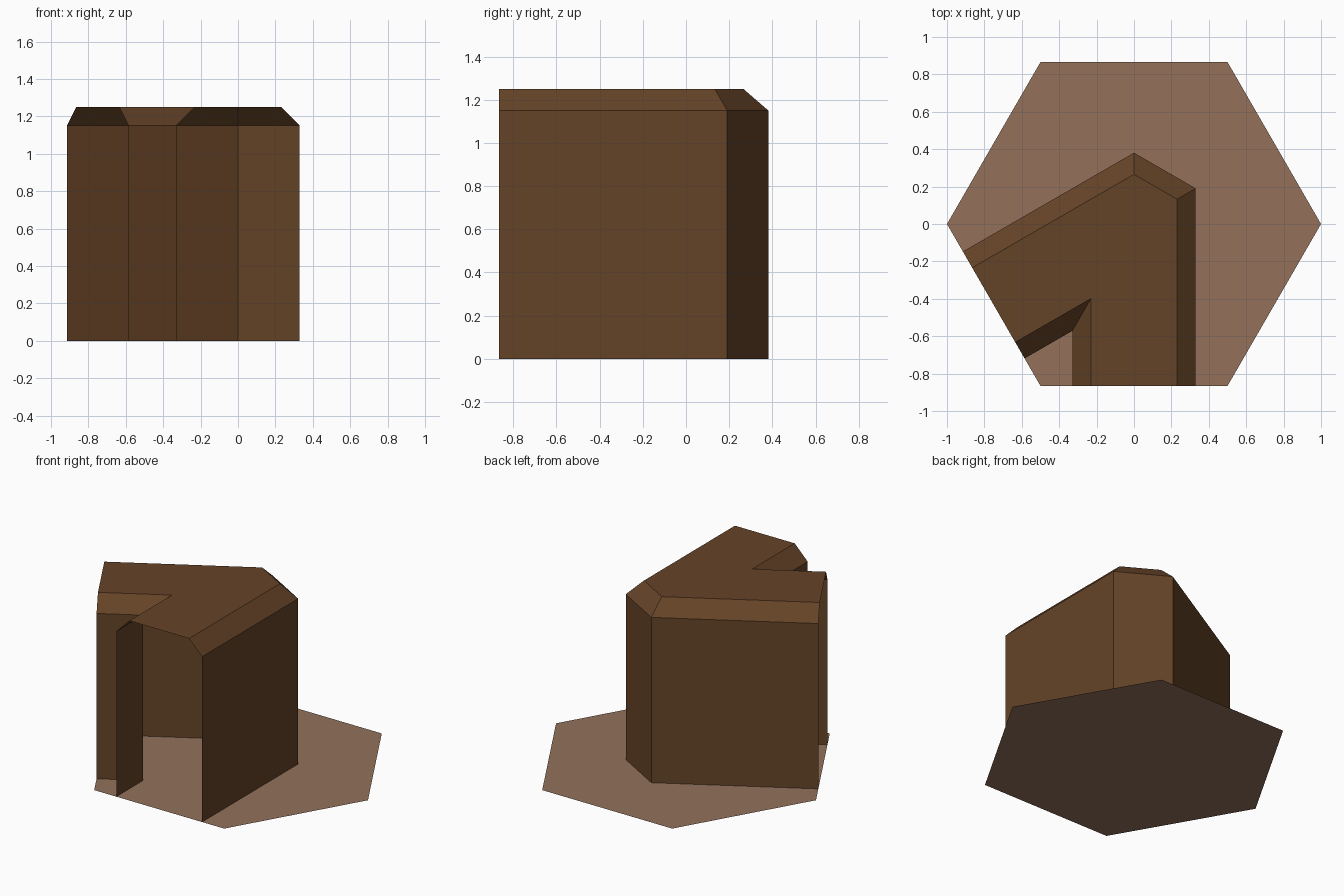
import bpy, bmesh, math
from mathutils import Vector

if "Cube" in bpy.data.objects:
    bpy.data.objects.remove(bpy.data.objects["Cube"])


def material(name, rgb):
    m = bpy.data.materials.new(name)
    m.diffuse_color = (*rgb, 1.0)
    m.use_nodes = True
    m.node_tree.nodes["Principled BSDF"].inputs["Base Color"].default_value = m.diffuse_color
    return m


def make_object(name, bm, mat):
    mesh = bpy.data.meshes.new(name)
    bm.to_mesh(mesh)
    bm.free()
    mesh.materials.append(mat)
    obj = bpy.data.objects.new(name, mesh)
    bpy.context.collection.objects.link(obj)
    return obj


earth = material("light brown", (0.292, 0.165, 0.102))
wood = material("dark brown", (0.130, 0.0561, 0.0203))

# Flat hexagonal tile
bm = bmesh.new()
bm.faces.new([bm.verts.new((math.cos(math.radians(60 * i)),
                            math.sin(math.radians(60 * i)), 0)) for i in range(6)])
make_object("hex_base", bm, earth)


# Outline of a sharp bend joining two neighbouring hexagon edges, for half width w
def outline(w, z):
    r = math.sqrt(3) / 2
    edge = Vector((-0.75, -r / 2))         # middle of the left-hand tile edge
    across = Vector((-0.5, r)) * w         # half width of the angled arm
    tip = w / r
    pts = [edge + across, (0, tip), (w, tip / 2), (w, -r),
           (-w, -r), (-w, -1.5 * tip), edge - across]
    return [(p[0], p[1], z) for p in pts]


# Wall shell: upright sides, sloped shoulders, flat top, open ends
bm = bmesh.new()
rings = [[bm.verts.new(p) for p in outline(w, z)]
         for w, z in ((0.33, 0), (0.33, 1.15), (0.23, 1.25))]
for low, high in zip(rings, rings[1:]):
    for i in (0, 1, 2, 4, 5):              # skips the two open ends
        bm.faces.new((low[i + 1], low[i], high[i], high[i + 1]))
bm.faces.new(rings[-1][::-1])
make_object("bent_wall", bm, wood)
